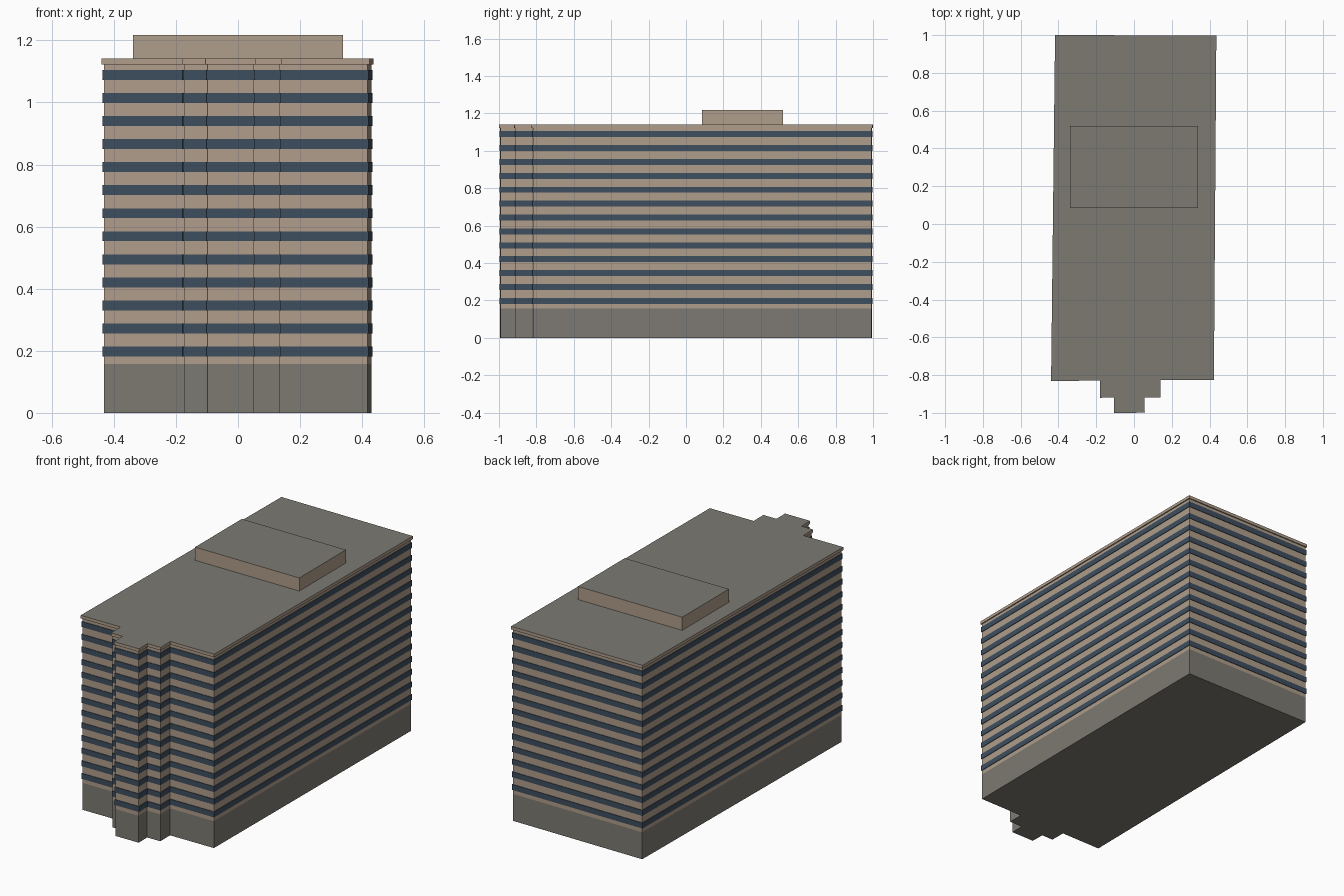
import bpy, bmesh
from mathutils import Vector

if "Cube" in bpy.data.objects:
    bpy.data.objects.remove(bpy.data.objects["Cube"])


def material(name, rgb):
    m = bpy.data.materials.new(name)
    m.diffuse_color = (*rgb, 1)
    m.use_nodes = True
    m.node_tree.nodes["Principled BSDF"].inputs["Base Color"].default_value = m.diffuse_color
    return m


TAN = material("tan concrete", (0.434, 0.342, 0.258))
GREY = material("grey stone", (0.205, 0.195, 0.171))
GLASS = material("dark blue glass", (0.048, 0.076, 0.114))

# Outline of the roof slab, counter-clockwise, with a stepped front bay
OUTLINE = [Vector(p) for p in (
    (-0.439, -0.831), (-0.181, -0.829), (-0.180, -0.920), (-0.106, -0.919),
    (-0.105, -1.0), (0.057, -0.999), (0.056, -0.919), (0.141, -0.918),
    (0.140, -0.827), (0.423, -0.825), (0.436, 0.998), (-0.418, 1.0))]


def inset(points, d):
    """Move every edge inward by d, with mitred corners."""
    out = []
    for i, p in enumerate(points):
        a = (p - points[i - 1]).normalized()
        b = (points[(i + 1) % len(points)] - p).normalized()
        na, nb = Vector((-a.y, a.x)), Vector((-b.y, b.x))
        out.append(p + (na + nb) * d / (1 + na.dot(nb)))
    return out


def stack(name, points, levels, mats, rule):
    """Loft the outline through (height, inset) levels and close both ends."""
    bm = bmesh.new()
    rings = [[bm.verts.new((p.x, p.y, z)) for p in inset(points, d)]
             for z, d in levels]
    n = len(points)
    for lo, hi in zip(rings, rings[1:]):
        for i in range(n):
            j = (i + 1) % n
            bm.faces.new((lo[i], lo[j], hi[j], hi[i]))
    bm.faces.new(rings[0][::-1])
    bm.faces.new(rings[-1])
    bm.normal_update()
    for f in bm.faces:
        f.material_index = rule(f)
    me = bpy.data.meshes.new(name)
    bm.to_mesh(me)
    bm.free()
    for m in mats:
        me.materials.append(m)
    ob = bpy.data.objects.new(name, me)
    bpy.context.collection.objects.link(ob)
    return ob


WALL, BAND = 0.0065, 0.003
BASE_TOP, ROOF, SLAB_TOP = 0.158, 1.123, 1.141
FLOORS, FIRST, STEP, HEIGHT = 13, 0.182, 0.0742, 0.032

# Ground floor base
stack("base", OUTLINE, [(0, WALL), (BASE_TOP, WALL)], [GREY], lambda f: 0)

# Tower walls with slightly proud ribbon windows on every floor
levels = [(BASE_TOP, WALL)]
for k in range(FLOORS):
    z = FIRST + k * STEP
    levels += [(z, WALL), (z, BAND), (z + HEIGHT, BAND), (z + HEIGHT, WALL)]
levels.append((ROOF, WALL))


def is_window(f):
    z = f.calc_center_median().z
    t = (z - FIRST + 0.001) % STEP
    return int(FIRST - 0.001 < z < ROOF - 0.001 and t < HEIGHT + 0.002)


stack("tower", OUTLINE, levels, [TAN, GLASS], is_window)


def is_top(f):
    return int(f.normal.z > 0.5)


# Roof slab and rooftop plant room, tan sides with grey tops
stack("roof_slab", OUTLINE, [(ROOF, 0), (SLAB_TOP, 0)], [TAN, GREY], is_top)
plant = [Vector(p) for p in ((-0.338, 0.085), (0.338, 0.085),
                             (0.338, 0.518), (-0.338, 0.518))]
stack("plant_room", plant, [(SLAB_TOP, 0), (1.218, 0)], [TAN, GREY], is_top)
